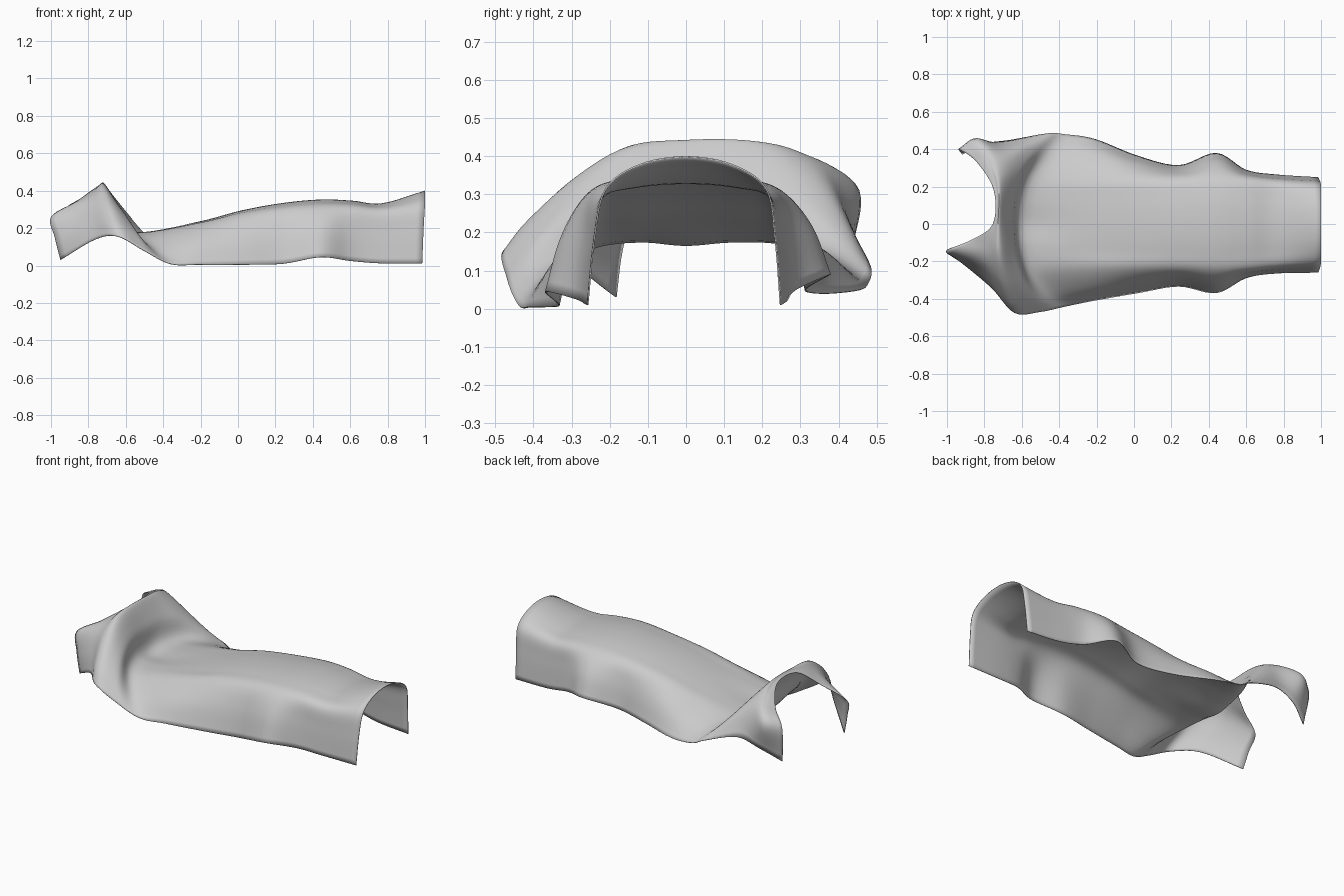
import bpy
from mathutils import Vector

# Arched body stations: x, (-y hem: y, z), (+y hem: y, z), shoulder y, shoulder z, crown z
BODY = [
    (0.985, -0.26, 0.01, 0.25, 0.01, 0.212, 0.315, 0.40),
    (0.76, -0.265, 0.012, 0.265, 0.02, 0.225, 0.29, 0.333),
    (0.60, -0.29, 0.025, 0.29, 0.05, 0.24, 0.305, 0.347),
    (0.44, -0.37, 0.045, 0.38, 0.09, 0.25, 0.31, 0.353),
    (0.24, -0.335, 0.01, 0.315, 0.05, 0.24, 0.295, 0.335),
    (0.02, -0.37, 0.005, 0.365, 0.04, 0.24, 0.265, 0.295),
    (-0.21, -0.41, 0.005, 0.455, 0.05, 0.24, 0.215, 0.235),
]

# Flared collar rows: valley, rise, ridge, fold, open edge with two hanging flaps
COLLAR = [
    [(-.36, -.44, .01), (-.44, -.37, .09), (-.53, -.25, .16), (-.57, -.12, .18), (-.58, 0, .17),
     (-.57, .12, .18), (-.53, .25, .175), (-.44, .37, .14), (-.37, .48, .07)],
    [(-.5, -.47, .08), (-.55, -.40, .18), (-.60, -.28, .27), (-.64, -.13, .32), (-.65, .02, .32),
     (-.64, .16, .32), (-.60, .29, .29), (-.53, .41, .20), (-.46, .485, .11)],
    [(-.64, -.475, .155), (-.67, -.41, .235), (-.70, -.29, .345), (-.715, -.15, .425), (-.715, .02, .436),
     (-.71, .17, .432), (-.71, .28, .408), (-.70, .38, .34), (-.66, .45, .17)],
    [(-.765, -.34, .14), (-.80, -.27, .23), (-.82, -.19, .33), (-.78, -.11, .39), (-.74, 0, .43),
     (-.735, .18, .43), (-.78, .33, .39), (-.84, .455, .31), (-.80, .43, .13)],
    [(-.95, -.185, .03), (-.98, -.17, .15), (-1, -.14, .26), (-.87, -.085, .34), (-.755, 0, .42),
     (-.75, .18, .425), (-.84, .33, .36), (-.935, .40, .28), (-.92, .375, .06)],
]


def body_row(x, yl, zl, yr, zr, ys, zs, zt):
    lean = 0.014 * max(x, 0)

    def half(yh, zh, sign):
        return [(x, yh, zh),
                (x + lean * 0.5, sign * (ys + (abs(yh) - ys) * 0.62), zh + (zs - zh) * 0.58),
                (x + lean, sign * ys, zs),
                (x + lean, sign * ys * 0.58, zs + (zt - zs) * 0.75)]
    return half(yl, zl, -1) + [(x + lean, 0, zt)] + half(yr, zr, 1)[::-1]


def smooth_line(pts, steps=6):
    """Curve running through every given point."""
    p = [2 * pts[0] - pts[1]] + pts + [2 * pts[-1] - pts[-2]]
    out = []
    for i in range(1, len(p) - 2):
        a, b, c, d = p[i - 1:i + 3]
        for k in range(steps):
            t = k / steps
            out.append(0.5 * (2 * b + (c - a) * t + (2 * a - 5 * b + 4 * c - d) * t ** 2
                              + (3 * b - a - 3 * c + d) * t ** 3))
    return out + [pts[-1]]


# Draped sheet: smooth surface lofted through all rows
rows = [[Vector(p) for p in r] for r in [body_row(*b) for b in BODY] + COLLAR]
rows = [smooth_line(r) for r in rows]
columns = [smooth_line(list(c)) for c in zip(*rows)]
n = len(columns[0])
verts = [(v.x, v.y, max(v.z, 0.0)) for col in columns for v in col]
faces = [(i * n + j, i * n + j + 1, (i + 1) * n + j + 1, (i + 1) * n + j)
         for i in range(len(columns) - 1) for j in range(n - 1)]
mesh = bpy.data.meshes.new("draped_cover")
mesh.from_pydata(verts, [], faces)
mesh.update()
# Make the surface face upward
if sum(p.normal.z * p.area for p in mesh.polygons) < 0:
    mesh.flip_normals()
cover = bpy.data.objects.new("draped_cover", mesh)
bpy.context.collection.objects.link(cover)

# Thin material thickness and smooth shading
solid = cover.modifiers.new("thickness", 'SOLIDIFY')
solid.thickness = 0.004
solid.offset = -1
bpy.context.view_layer.objects.active = cover
cover.select_set(True)
bpy.ops.object.shade_smooth_by_angle(angle=0.7)
